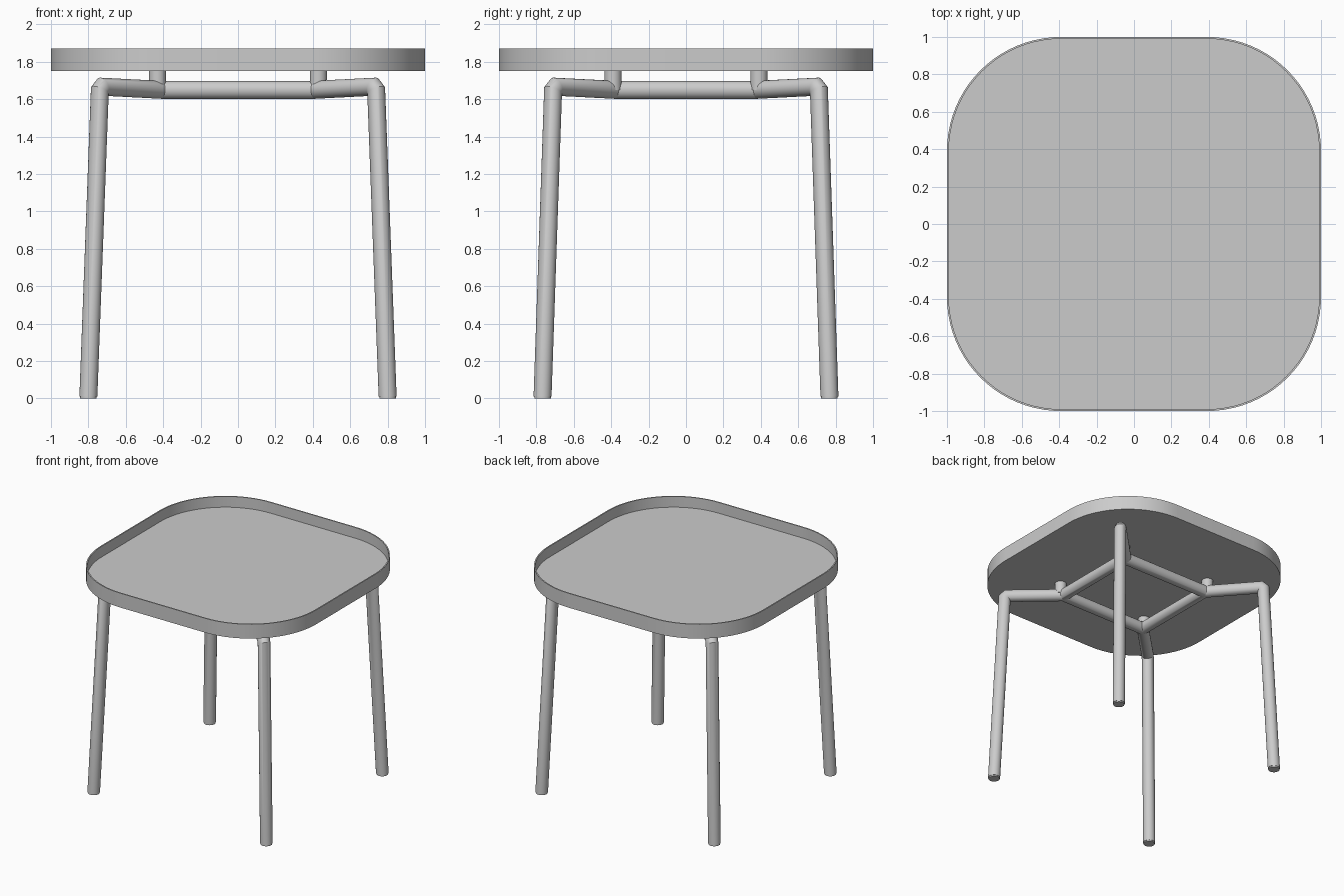
import bpy, bmesh, math
from mathutils import Vector

cube = bpy.data.objects.get("Cube")
if cube:
    bpy.data.objects.remove(cube, do_unlink=True)

metal = bpy.data.materials.new("light grey metal")
metal.use_nodes = True
GREY = (0.6, 0.6, 0.6, 1)
metal.diffuse_color = GREY
metal.node_tree.nodes["Principled BSDF"].inputs["Base Color"].default_value = GREY


def finish(name, bm):
    bmesh.ops.recalc_face_normals(bm, faces=bm.faces)
    mesh = bpy.data.meshes.new(name)
    bm.to_mesh(mesh)
    bm.free()
    obj = bpy.data.objects.new(name, mesh)
    bpy.context.collection.objects.link(obj)
    mesh.materials.append(metal)
    bpy.ops.object.select_all(action='DESELECT')
    bpy.context.view_layer.objects.active = obj
    obj.select_set(True)
    bpy.ops.object.shade_smooth_by_angle(angle=math.radians(35))
    return obj


def bridge(bm, a, b):
    n = len(a)
    for i in range(n):
        bm.faces.new((a[i], a[(i + 1) % n], b[(i + 1) % n], b[i]))


def tube(name, path, radius, closed=False, level_end=False, sides=32):
    """Round tube along a path, with mitred joints."""
    bm = bmesh.new()
    pts = [Vector(p) for p in path]
    n = len(pts)
    segments = n if closed else n - 1
    dirs = [(pts[(i + 1) % n] - pts[i]).normalized() for i in range(segments)]

    # First ring, then slide it along each segment to the next mitre plane
    d = dirs[0]
    side = d.orthogonal().normalized()
    other = d.cross(side)
    angles = [2 * math.pi * i / sides for i in range(sides)]
    ring = [pts[0] + radius * (math.cos(a) * side + math.sin(a) * other) for a in angles]

    def slide(ring, d, centre, normal):
        return [p + d * ((centre - p).dot(normal) / d.dot(normal)) for p in ring]

    if closed:
        ring = slide(ring, d, pts[0], (dirs[-1] + d).normalized())
    rings = [[bm.verts.new(p) for p in ring]]
    for i in range(segments):
        end = (i + 1) % n
        last = not closed and end == n - 1
        if last:
            normal = Vector((0, 0, 1)) if level_end else dirs[i]
        else:
            normal = (dirs[i] + dirs[(i + 1) % segments]).normalized()
        if closed and end == 0:
            rings.append(rings[0])
        else:
            ring = slide(ring, dirs[i], pts[end], normal)
            rings.append([bm.verts.new(p) for p in ring])
    for a, b in zip(rings, rings[1:]):
        bridge(bm, a, b)
    if not closed:
        bm.faces.new(rings[0])
        bm.faces.new(rings[-1])
    return finish(name, bm)


def rounded_square(half, radius, steps=20):
    out = []
    for k, (sx, sy) in enumerate(((1, 1), (-1, 1), (-1, -1), (1, -1))):
        for i in range(steps + 1):
            a = math.pi / 2 * (k + i / steps)
            out.append((sx * (half - radius) + radius * math.cos(a),
                        sy * (half - radius) + radius * math.sin(a)))
    return out


# Tray top: flat floor with a thin upright rim
TOP, FLOOR, BOTTOM, RIM = 1.87, 1.78, 1.75, 0.01
bm = bmesh.new()
loops = []
for inset, z in ((0, BOTTOM), (0, TOP), (RIM, TOP), (RIM, FLOOR)):
    loops.append([bm.verts.new((x, y, z)) for x, y in rounded_square(1 - inset, 0.61 - inset)])
for a, b in zip(loops, loops[1:]):
    bridge(bm, a, b)
bm.faces.new(loops[0])
bm.faces.new(loops[-1])
finish("tray_top", bm)

# Square rail frame under the tray
CX, CY, RAIL_Z, R = 0.41, 0.38, 1.65, 0.048
tube("rail_frame", [(CX, CY, RAIL_Z), (-CX, CY, RAIL_Z), (-CX, -CY, RAIL_Z), (CX, -CY, RAIL_Z)],
     R, closed=True)

# Bent legs, foot glides and spacers at each corner
for y_name, sy in (("front", -1), ("back", 1)):
    for x_name, sx in (("left", 1), ("right", -1)):
        corner = f"{y_name}_{x_name}"
        start = Vector((sx * CX, sy * CY, RAIL_Z))
        elbow = Vector((sx * 0.738, sy * 0.71, 1.667))
        foot = Vector((sx * 0.8, sy * 0.767, 0.01))
        before = elbow + (start - elbow).normalized() * 0.02
        after = elbow + (foot - elbow).normalized() * 0.02
        tube(f"{corner}_leg", [start, before, after, foot], R, level_end=True)
        tube(f"{corner}_foot_glide", [(foot.x, foot.y, 0), (foot.x, foot.y, 0.012)], 0.044)
        post = (sx * (CX + 0.02), sy * (CY + 0.01))
        tube(f"{corner}_spacer", [(*post, RAIL_Z), (*post, BOTTOM + 0.005)], 0.046)
